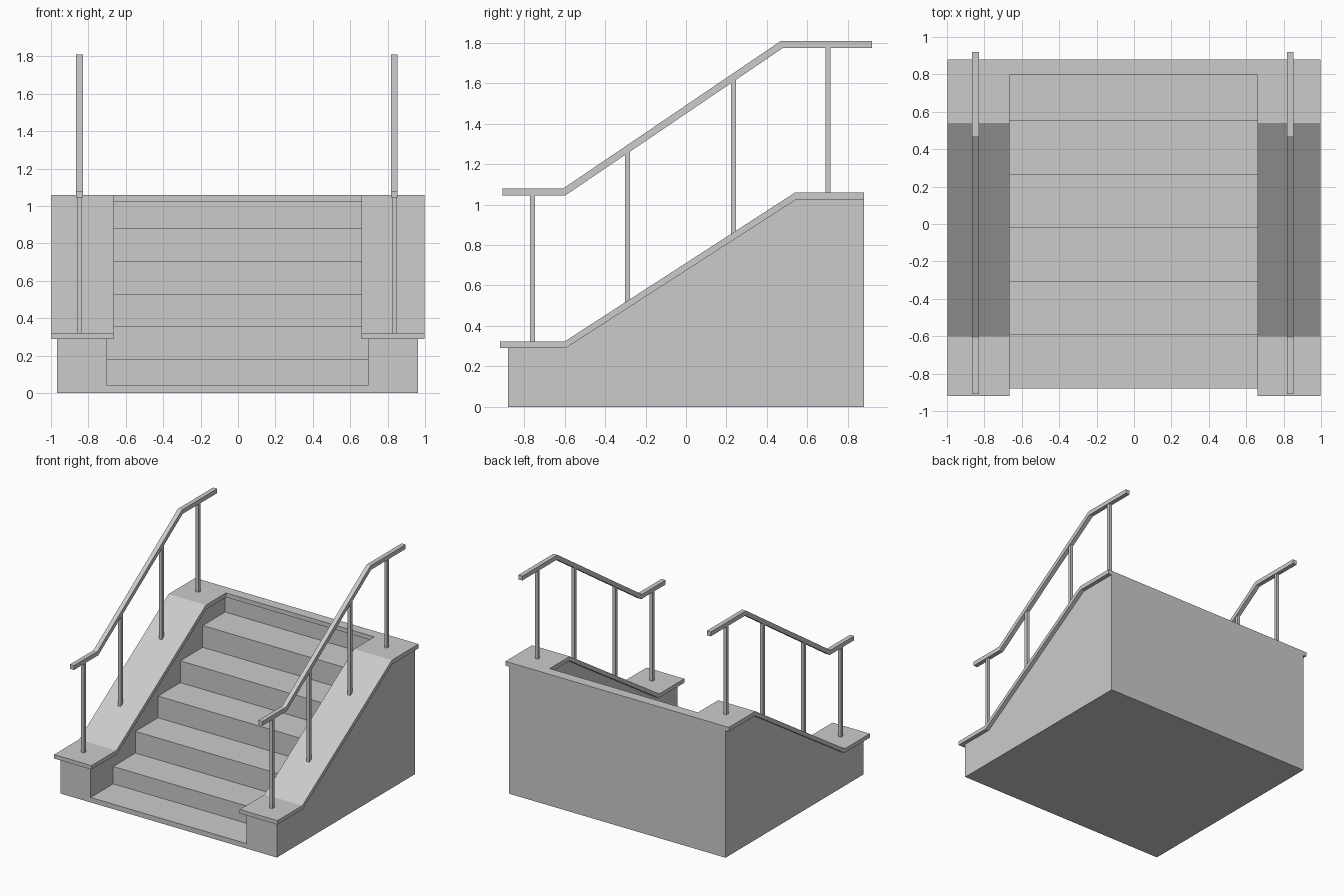
import bpy, bmesh

if "Cube" in bpy.data.objects:
    bpy.data.objects.remove(bpy.data.objects["Cube"])


def prism(name, profile, x0, x1):
    """Extrude a (y, z) outline along x from x0 to x1."""
    bm = bmesh.new()
    face = bm.faces.new([bm.verts.new((x0, y, z)) for y, z in profile])
    res = bmesh.ops.extrude_face_region(bm, geom=[face])
    verts = [g for g in res["geom"] if isinstance(g, bmesh.types.BMVert)]
    bmesh.ops.translate(bm, verts=verts, vec=(x1 - x0, 0, 0))
    bmesh.ops.recalc_face_normals(bm, faces=bm.faces)
    mesh = bpy.data.meshes.new(name)
    bm.to_mesh(mesh)
    bm.free()
    obj = bpy.data.objects.new(name, mesh)
    bpy.context.collection.objects.link(obj)
    return obj


def cut(obj, cutter):
    """Subtract the cutter, then delete it."""
    mod = obj.modifiers.new("cut", 'BOOLEAN')
    mod.operation = 'DIFFERENCE'
    mod.solver = 'EXACT'
    mod.object = cutter
    bpy.context.view_layer.objects.active = obj
    bpy.ops.object.modifier_apply(modifier=mod.name)
    bpy.data.objects.remove(cutter)


OFF = -0.003  # the model sits slightly left of centre

# Solid stair body with sloped side walls
body = prism("stair_body", [(-0.88, 0), (0.88, 0), (0.88, 1.025), (0.545, 1.025),
                            (-0.595, 0.29), (-0.88, 0.29)], OFF - 0.966, OFF + 0.966)

# Steps carved out between the walls
edges = [-1.0, -0.592, -0.308, -0.02, 0.264, 0.55, 0.835]
treads = [0.04, 0.18, 0.355, 0.53, 0.706, 0.882]
steps = []
for i, z in enumerate(treads):
    steps += [(edges[i], z), (edges[i + 1], z)]
steps += [(edges[-1], 1.5), (edges[0], 1.5)]
cut(body, prism("step_cutter", steps, OFF - 0.697, OFF + 0.697))

# Overhanging coping on both walls and across the back
coping = prism("wall_coping", [(-0.92, 0.29), (-0.595, 0.29), (0.545, 1.025), (0.88, 1.025),
                               (0.88, 1.06), (0.54, 1.06), (-0.602, 0.322), (-0.92, 0.322)],
               -0.998, 0.996)
cut(coping, prism("coping_cutter", [(-1.2, 0), (0.797, 0), (0.797, 1.5), (-1.2, 1.5)],
                  OFF - 0.662, OFF + 0.662))

# Handrails and their posts: (y, bottom z, top z)
rail = [(-0.908, 1.045), (-0.597, 1.045), (0.48, 1.775), (0.92, 1.775),
        (0.92, 1.81), (0.47, 1.81), (-0.607, 1.08), (-0.908, 1.08)]
posts = [(-0.76, 0.32, 1.05), (-0.289, 0.515, 1.265), (0.235, 0.855, 1.62), (0.702, 1.06, 1.78)]
for side, x in (("left", -0.848), ("right", 0.836)):
    prism(side + "_handrail", rail, x - 0.018, x + 0.018)
    for i, (y, z0, z1) in enumerate(posts):
        w = 0.0125
        prism(f"{side}_post_{i + 1}", [(y - w, z0), (y + w, z0), (y + w, z1), (y - w, z1)],
              x - w, x + w)
